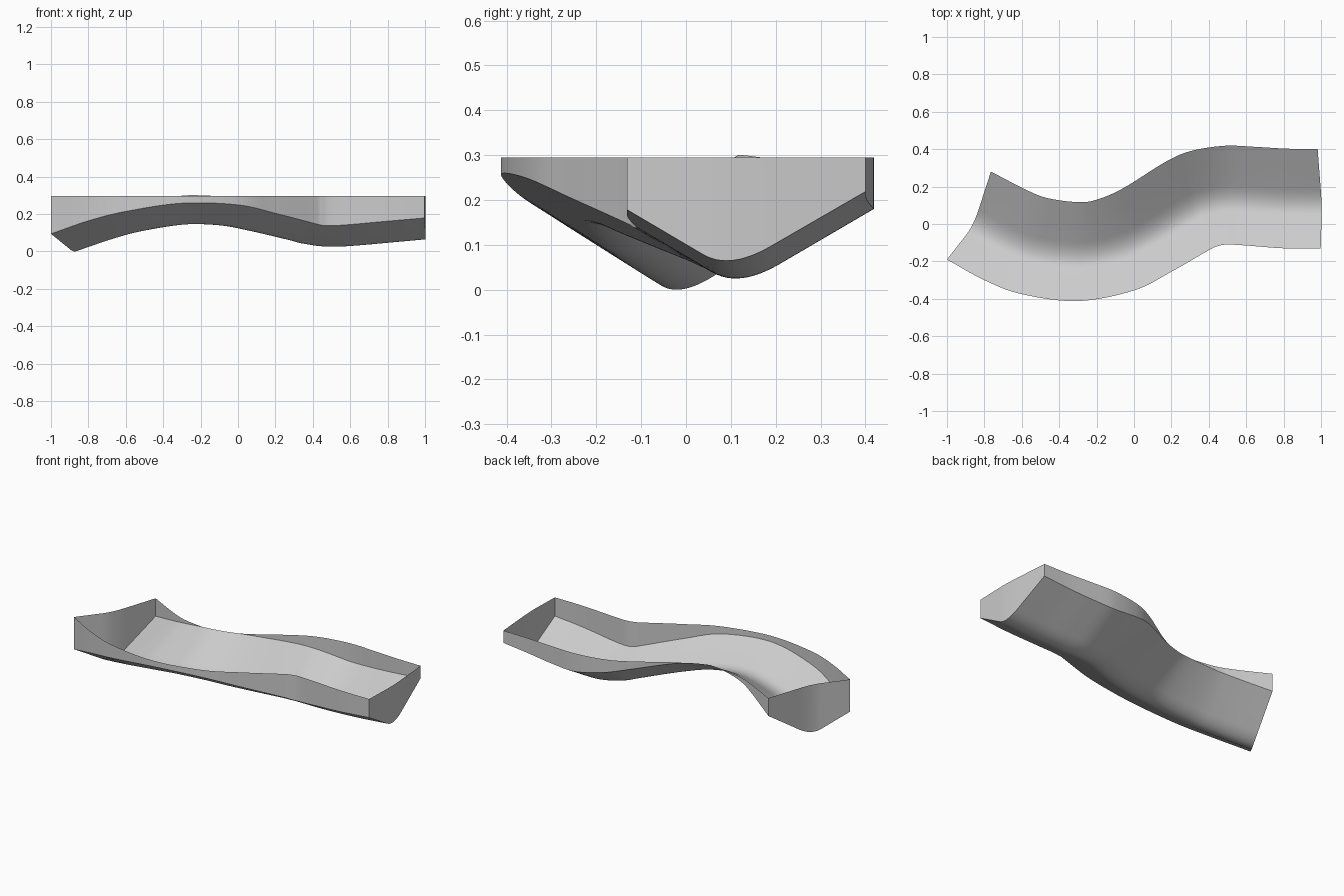
import bpy, bmesh
from mathutils import Vector

if "Cube" in bpy.data.objects:
    bpy.data.objects.remove(bpy.data.objects["Cube"])

RIM = 0.295      # level top of the walls
STEPS = 8        # rings between stations
# Stations along the channel: front edge, back edge (x, y, z)
STATIONS = [
    ((-1.0, -.19, .085), (-.765, .28, .175)),
    ((-.8, -.30, .155), (-.575, .182, .235)),
    ((-.6, -.375, .205), (-.46, .138, .265)),
    ((-.3, -.412, .249), (-.3, .117, .289)),
    ((0, -.355, .24), (-.2, .13, .291)),
    ((.2, -.255, .195), (-.06, .19, .28)),
    ((.4, -.14, .143), (.165, .33, .235)),
    ((.45, -.118, .131), (.3, .389, .203)),
    ((.5, -.11, .129), (.48, .418, .173)),
    ((.6, -.115, .135), (.64, .413, .178)),
    ((.8, -.13, .153), (.81, .403, .193)),
    ((.998, -.132, .17), (.982, .4, .21)),
]

grey = bpy.data.materials.new("light grey")
grey.diffuse_color = (0.6, 0.6, 0.6, 1)
grey.use_nodes = True
grey.node_tree.nodes["Principled BSDF"].inputs["Base Color"].default_value = grey.diffuse_color


def spline(points):
    """Smooth curve through the points."""
    p = [Vector(q) for q in points]
    p = [2 * p[0] - p[1]] + p + [2 * p[-1] - p[-2]]
    out = []
    for i in range(1, len(p) - 2):
        a, b, c, d = p[i - 1:i + 3]
        for k in range(STEPS):
            t = k / STEPS
            out.append(.5 * (2 * b + (c - a) * t + (2 * a - 5 * b + 4 * c - d) * t**2
                             + (3 * b - a - 3 * c + d) * t**3))
    return out + [p[-2]]


def valley_profile():
    """Rounded V: (fraction across, depth)."""
    a, apex, b = Vector((.32, .113)), Vector((.43, .152)), Vector((.60, .107))
    curve = [a * (1 - t)**2 + apex * 2 * t * (1 - t) + b * t * t
             for t in (k / 12 for k in range(13))]
    return [Vector((0, 0)), a / 2] + curve + [Vector((.8, .0535)), Vector((1, 0))]


def sheet(name, rows):
    """Surface through rows of points."""
    bm = bmesh.new()
    grid = [[bm.verts.new(p) for p in row] for row in rows]
    for r, s in zip(grid, grid[1:]):
        for j in range(len(r) - 1):
            bm.faces.new((r[j], s[j], s[j + 1], r[j + 1]))
    mesh = bpy.data.meshes.new(name)
    bm.to_mesh(mesh)
    bm.free()
    mesh.materials.append(grey)
    ob = bpy.data.objects.new(name, mesh)
    bpy.context.collection.objects.link(ob)
    bpy.ops.object.select_all(action='DESELECT')
    ob.select_set(True)
    bpy.context.view_layer.objects.active = ob
    bpy.ops.object.shade_smooth_by_angle(angle=0.6)


def wall(name, edge):
    """Vertical wall from a lower edge to the rim."""
    sheet(name, [[p, Vector((p.x, p.y, max(RIM, p.z)))] for p in edge])


# Channel floor: rounded V sections square to the sloping path
front, back = spline([s[0] for s in STATIONS]), spline([s[1] for s in STATIONS])
mid = [(f + b) / 2 for f, b in zip(front, back)]
profile = valley_profile()
rings = []
for i, (f, b) in enumerate(zip(front, back)):
    along = mid[min(i + 1, len(mid) - 1)] - mid[max(i - 1, 0)]
    flat = Vector((along.x, along.y, 0))
    lean = flat * (along.z / flat.length_squared)
    rings.append([f.lerp(b, u) + lean * d - Vector((0, 0, d)) for u, d in profile])
lowest = min(p.z for r in rings for p in r)
rings = [[p - Vector((0, 0, lowest)) for p in r] for r in rings]
sheet("channel_floor", rings)

# Side and end walls
wall("front_wall", [r[0] for r in rings])
wall("back_wall", [r[-1] for r in reversed(rings)])
wall("left_end_wall", list(reversed(rings[0])))
wall("right_end_wall", rings[-1])
